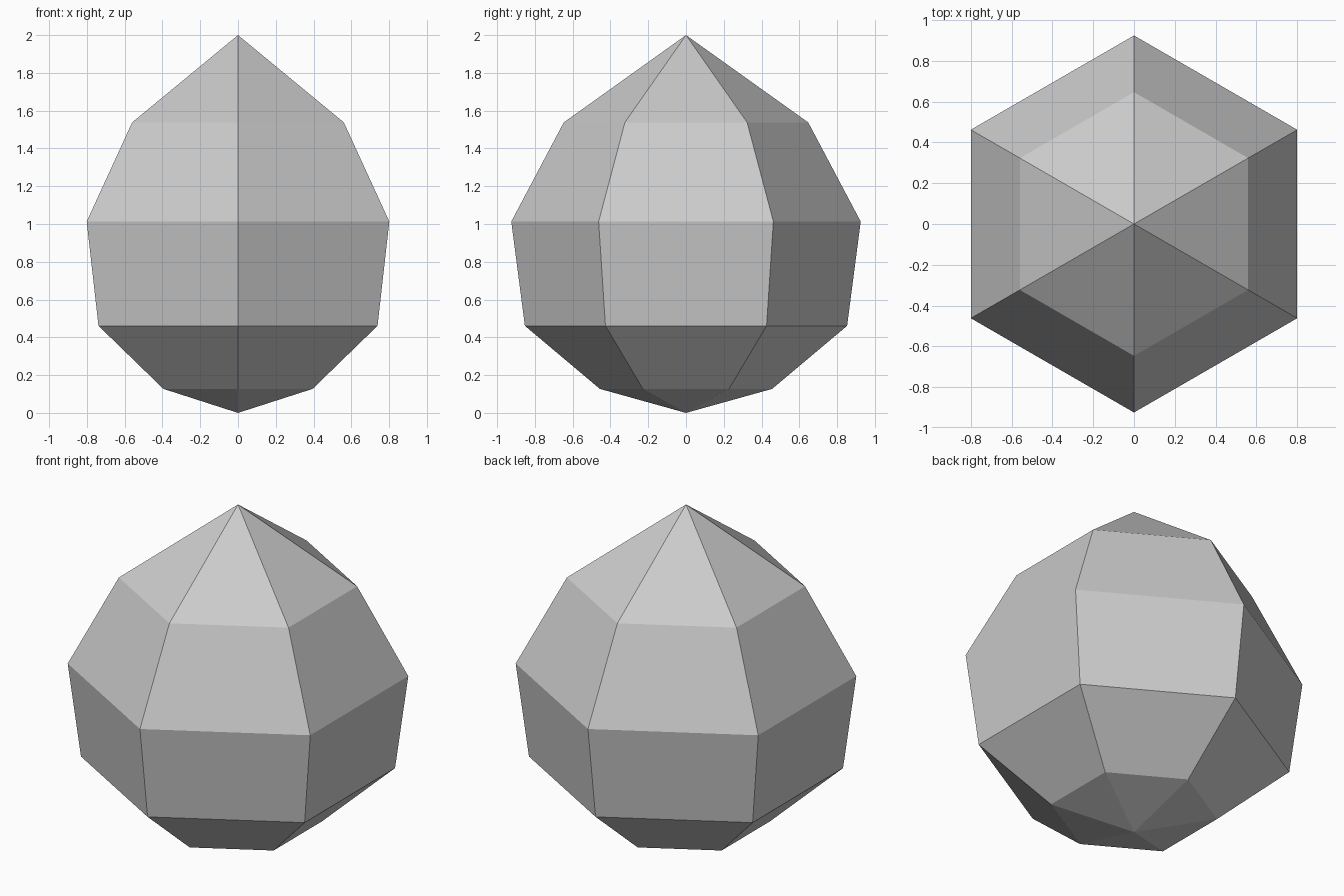
import bpy, bmesh, math

if "Cube" in bpy.data.objects:
    bpy.data.objects.remove(bpy.data.objects["Cube"])

SIDES = 6
# (radius, height) of each ring between the two pointed ends
RINGS = [(0.456, 0.127), (0.853, 0.461), (0.925, 1.013), (0.647, 1.538)]

bm = bmesh.new()


def ring(radius, z):
    """Hexagonal ring with a corner facing the front."""
    angles = [math.pi / 2 + i * math.tau / SIDES for i in range(SIDES)]
    return [bm.verts.new((radius * math.cos(a), radius * math.sin(a), z)) for a in angles]


bottom = bm.verts.new((0, 0, 0))
top = bm.verts.new((0, 0, 2))
rings = [ring(r, z) for r, z in RINGS]

# Side bands and the two pointed caps
for i in range(SIDES):
    j = (i + 1) % SIDES
    for low, high in zip(rings, rings[1:]):
        bm.faces.new((low[i], low[j], high[j], high[i]))
    bm.faces.new((bottom, rings[0][j], rings[0][i]))
    bm.faces.new((rings[-1][i], rings[-1][j], top))

bmesh.ops.recalc_face_normals(bm, faces=bm.faces)
mesh = bpy.data.meshes.new("faceted_gem")
bm.to_mesh(mesh)
bm.free()
gem = bpy.data.objects.new("faceted_gem", mesh)
bpy.context.collection.objects.link(gem)
